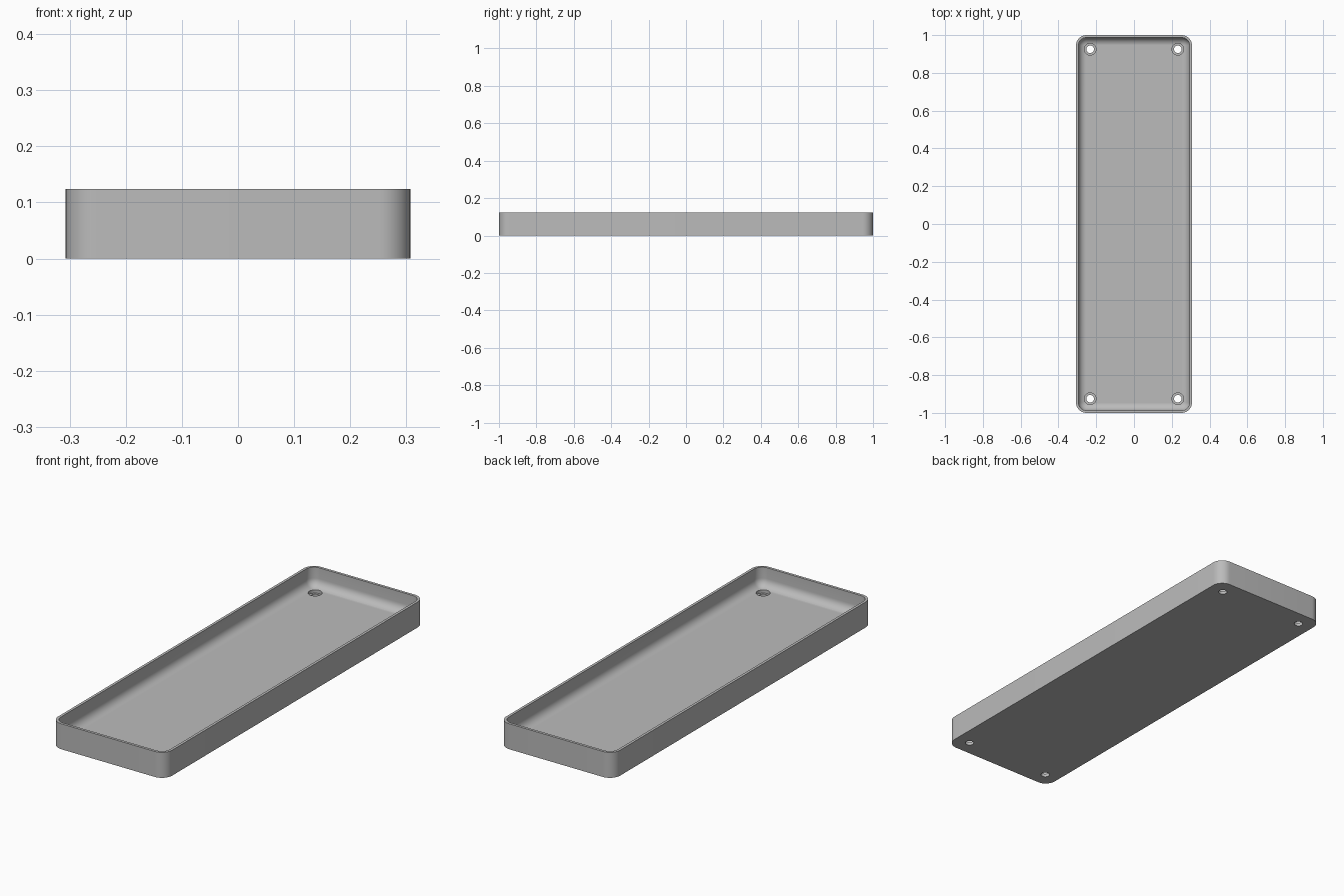
import bpy, bmesh, math

if "Cube" in bpy.data.objects:
    bpy.data.objects.remove(bpy.data.objects["Cube"])

W, L, H = 0.307, 1.0, 0.124      # half width, half length, height
WALL, FLOOR = 0.013, 0.031       # wall and floor thickness
CORNER, FILLET = 0.055, 0.04     # outer corner radius, inner floor fillet


def rounded_rect(inset, z, steps=12):
    """Ring of points around a rounded rectangle shrunk by inset."""
    r = CORNER - inset
    pts = []
    for q, (sx, sy) in enumerate([(1, 1), (-1, 1), (-1, -1), (1, -1)]):
        for i in range(steps + 1):
            a = math.pi / 2 * (q + i / steps)
            pts.append((sx * (W - CORNER) + r * math.cos(a),
                        sy * (L - CORNER) + r * math.sin(a), z))
    return pts


def circle(x, y, r, z, n=32):
    return [(x + r * math.cos(2 * math.pi * i / n),
             y + r * math.sin(2 * math.pi * i / n), z) for i in range(n)]


def loft(name, rings):
    """Bridge consecutive rings and cap both ends."""
    bm = bmesh.new()
    loops = [[bm.verts.new(p) for p in ring] for ring in rings]
    for a, b in zip(loops, loops[1:]):
        n = len(a)
        for i in range(n):
            j = (i + 1) % n
            bm.faces.new((a[i], a[j], b[j], b[i]))
    bm.faces.new(loops[0][::-1])
    bm.faces.new(loops[-1])
    bmesh.ops.recalc_face_normals(bm, faces=bm.faces)
    mesh = bpy.data.meshes.new(name)
    bm.to_mesh(mesh)
    bm.free()
    obj = bpy.data.objects.new(name, mesh)
    bpy.context.collection.objects.link(obj)
    return obj


# Tray shell: outer wall, rim, inner wall, then fillet down to the floor
rings = [rounded_rect(0, 0), rounded_rect(0, H), rounded_rect(WALL, H)]
for i in range(9):
    a = math.pi / 2 * i / 8
    rings.append(rounded_rect(WALL + FILLET * (1 - math.cos(a)),
                              FLOOR + FILLET * (1 - math.sin(a))))
tray = loft("tray", rings)

grey = bpy.data.materials.new("grey")
grey.diffuse_color = (0.5, 0.5, 0.5, 1)
grey.use_nodes = True
grey.node_tree.nodes["Principled BSDF"].inputs["Base Color"].default_value = grey.diffuse_color
tray.data.materials.append(grey)

# Stepped screw holes near the four corners
bpy.context.view_layer.objects.active = tray
tray.select_set(True)
for x in (-0.232, 0.232):
    for y in (-0.925, 0.925):
        cutter = loft("screw_hole_cutter", [
            circle(x, y, 0.02, -0.02), circle(x, y, 0.02, 0.016),
            circle(x, y, 0.031, 0.016), circle(x, y, 0.031, 0.09)])
        cutter.hide_render = True
        cut = tray.modifiers.new("screw_hole", 'BOOLEAN')
        cut.operation = 'DIFFERENCE'
        cut.solver = 'EXACT'
        cut.object = cutter
        bpy.ops.object.modifier_apply(modifier=cut.name)
        bpy.data.objects.remove(cutter)

bpy.ops.object.shade_smooth_by_angle(angle=math.radians(30))
